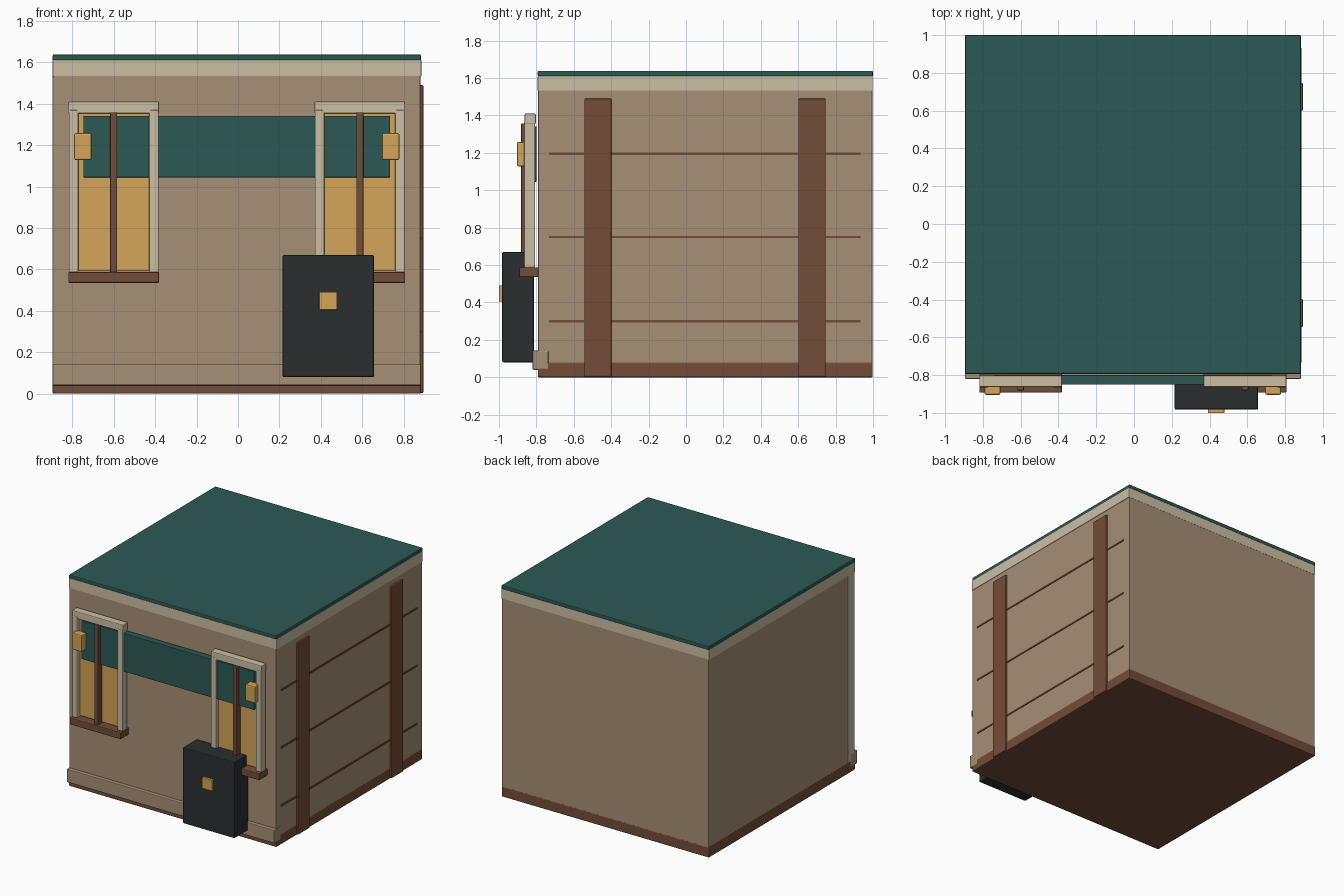
import bpy

if "Cube" in bpy.data.objects:
    bpy.data.objects.remove(bpy.data.objects["Cube"])

CX = -0.006  # the building sits slightly left of centre; battens fill the right


def material(name, rgb):
    m = bpy.data.materials.new(name)
    m.diffuse_color = (*[(c / 255) ** 2.2 for c in rgb], 1)
    m.use_nodes = True
    m.node_tree.nodes["Principled BSDF"].inputs["Base Color"].default_value = m.diffuse_color
    return m


TAN = material("tan_wall", (165, 142, 117))
CREAM = material("cream_trim", (203, 190, 163))
BROWN = material("brown_wood", (115, 78, 58))
TEAL = material("teal_paint", (48, 90, 86))
AMBER = material("amber_glow", (211, 164, 90))
DARK = material("dark_metal", (46, 50, 51))


def box(name, x, y, z, mat, bevel=0.006):
    """Box from (min, max) ranges with a small edge bevel."""
    bpy.ops.mesh.primitive_cube_add(size=1, location=[(r[0] + r[1]) / 2 for r in (x, y, z)])
    o = bpy.context.object
    o.name = name
    o.scale = [r[1] - r[0] for r in (x, y, z)]
    bpy.ops.object.transform_apply(location=False, rotation=False, scale=True)
    o.data.materials.append(mat)
    if bevel:
        m = o.modifiers.new("bevel", 'BEVEL')
        m.width = bevel
        m.segments = 2
    return o


# Main shell: walls, base, cornice, roof
L, R = CX - 0.889, CX + 0.889
box("walls", (L + 0.003, R - 0.002), (-0.79, 0.996), (0.03, 1.60), TAN, 0.004)
box("base", (L, R), (-0.792, 0.998), (0.0, 0.08), BROWN)
box("cornice", (L, R + 0.002), (-0.793, 0.998), (1.53, 1.612), CREAM, 0.004)
box("roof", (L, R), (-0.793, 1.0), (1.608, 1.638), TEAL)
box("front_plinth", (L - 0.001, R + 0.001), (-0.82, -0.735), (0.04, 0.142), TAN)

# Corner boards, the left one just showing on the side wall
box("left_corner_board", (L, L + 0.08), (-0.789, -0.705), (0.08, 1.54), CREAM, 0.003)
box("right_corner_board", (R - 0.08, R - 0.003), (-0.789, -0.705), (0.08, 1.54), CREAM, 0.003)

# Two windows mirrored about the building centre
for side, s in (("left", -1), ("right", 1)):
    c = CX + s * 0.594

    def around(a, b):
        return (c + a, c + b)

    box(side + "_window_glass", around(-0.18, 0.18), (-0.835, -0.806), (0.595, 1.36), AMBER, 0.003)
    for n, t in (("a", -1), ("b", 1)):
        m = c + t * 0.194
        box(side + "_window_jamb_" + n, (m - 0.023, m + 0.023), (-0.866, -0.806), (0.585, 1.37), CREAM)
    box(side + "_window_header", around(-0.219, 0.219), (-0.863, -0.803), (1.353, 1.41), CREAM)
    box(side + "_window_sill", around(-0.219, 0.219), (-0.893, -0.789), (0.535, 0.588), BROWN)
    box(side + "_window_mullion", around(-0.017, 0.017), (-0.881, -0.82), (0.585, 1.358), BROWN, 0.004)
    lamp = CX + s * 0.743
    box(side + "_lamp", (lamp - 0.042, lamp + 0.042), (-0.904, -0.84), (1.128, 1.258), AMBER, 0.008)

# Teal sign band running between the windows
box("sign_band", (CX - 0.74, CX + 0.74), (-0.851, -0.80), (1.045, 1.342), TEAL, 0.004)

# Dark cabinet with an amber plate
box("cabinet", (0.215, 0.657), (-0.983, -0.813), (0.08, 0.67), DARK, 0.008)
box("cabinet_plate", (0.392, 0.478), (-1.0, -0.975), (0.405, 0.492), AMBER, 0.002)

# Right side battens and thin board seams
for i, y in enumerate((-0.471, 0.674)):
    box(f"side_batten_{i + 1}", (R - 0.05, 0.895), (y - 0.073, y + 0.073), (0.003, 1.49), BROWN)
for i, z in enumerate((0.30, 0.75, 1.195)):
    box(f"side_seam_{i + 1}", (R - 0.02, R + 0.004), (-0.733, 0.933), (z - 0.006, z + 0.006), BROWN, 0)
